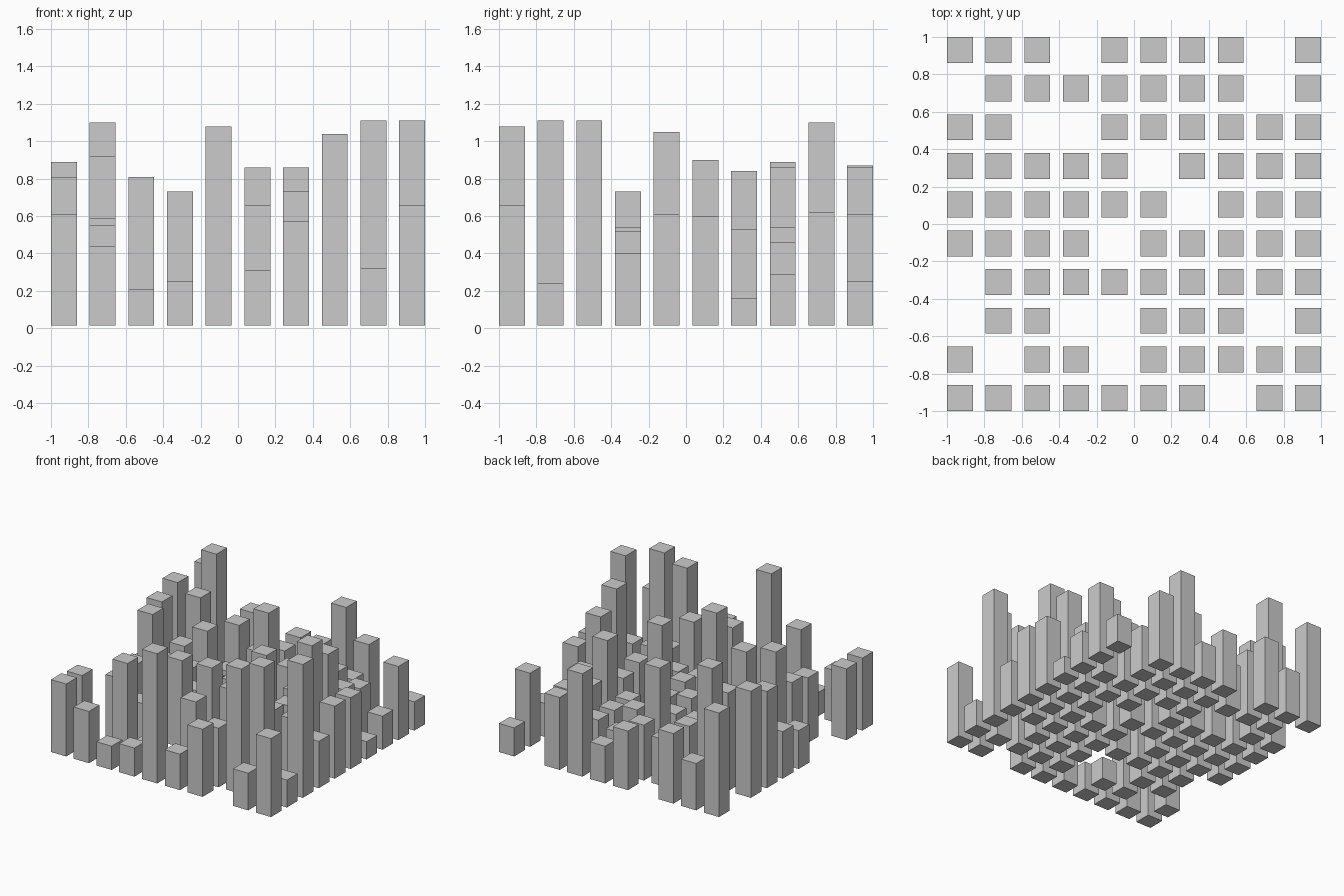
import bpy

if "Cube" in bpy.data.objects:
    bpy.data.objects.remove(bpy.data.objects["Cube"])

PITCH = 0.2069   # spacing between blocks
SIZE = 0.138     # block footprint
BASE = 0.015     # average underside height

# top heights (hundredths), one row per y position from front to back; 0 = empty plot
ROWS = [
    "61 44 21 25 108 31 57 0 32 66",
    "60 0 81 20 0 66 50 104 111 24",
    "0 55 40 0 0 86 73 45 0 111",
    "0 59 45 73 35 40 40 54 52 40",
    "33 92 45 40 0 45 86 50 105 61",
    "40 45 45 40 45 40 0 45 90 60",
    "81 50 68 40 40 0 40 84 53 16",
    "89 82 0 0 86 46 40 54 46 29",
    "0 110 57 40 47 35 40 40 0 62",
    "87 40 59 0 50 32 86 61 0 25",
]


def block(name, x, y, top):
    """Square flat-faced block standing at x, y."""
    h = SIZE / 2
    ring = [(-h, -h), (h, -h), (h, h), (-h, h)]
    verts = [(x + a, y + b, z) for z in (BASE, top) for a, b in ring]
    faces = [(3, 2, 1, 0), (4, 5, 6, 7)]
    faces += [(i, (i + 1) % 4, (i + 1) % 4 + 4, i + 4) for i in range(4)]
    mesh = bpy.data.meshes.new(name)
    mesh.from_pydata(verts, [], faces)
    obj = bpy.data.objects.new(name, mesh)
    bpy.context.collection.objects.link(obj)


# city grid of blocks
for j, row in enumerate(ROWS):
    for i, height in enumerate(map(int, row.split())):
        if height:
            block(f"tower_block_{j}_{i}", (i - 4.5) * PITCH, (j - 4.5) * PITCH, height / 100)
